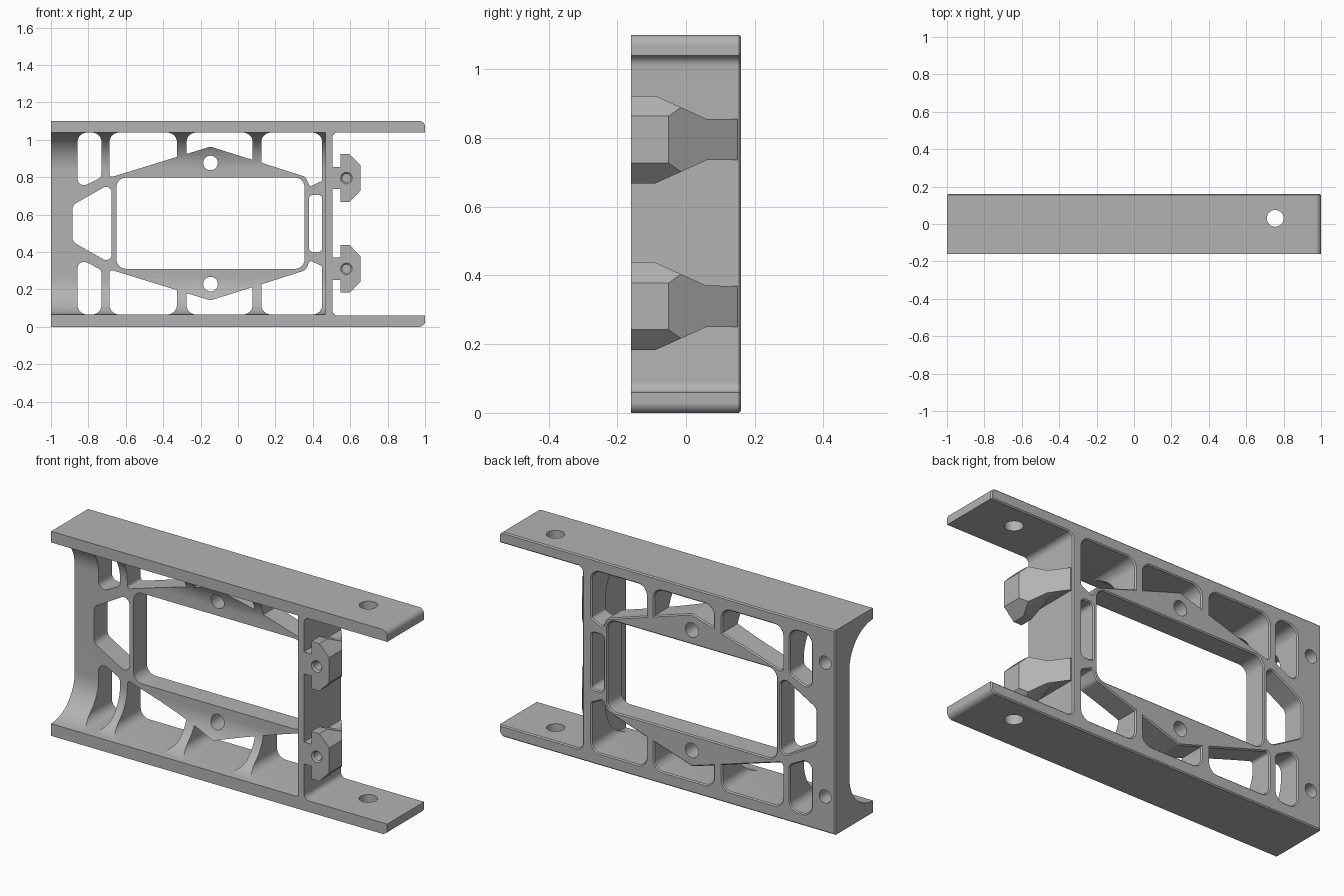
import bpy, bmesh, math
from mathutils import Vector

if "Cube" in bpy.data.objects:
    bpy.data.objects.remove(bpy.data.objects["Cube"], do_unlink=True)

H, MID, BACK = 1.1, 0.552, 0.16
grey = bpy.data.materials.new("satin grey")
grey.use_nodes = True
grey.diffuse_color = (0.45, 0.45, 0.45, 1)
grey.node_tree.nodes["Principled BSDF"].inputs["Base Color"].default_value = grey.diffuse_color


def rounded(corners, steps=8):
    """Outline from (u, v, radius) corners, with arcs where radius > 0."""
    out = []
    for i, (u, v, r) in enumerate(corners):
        p = Vector((u, v))
        if r == 0:
            out.append(p)
            continue
        a = (Vector(corners[i - 1][:2]) - p).normalized()
        b = (Vector(corners[(i + 1) % len(corners)][:2]) - p).normalized()
        half = a.angle(b) / 2
        t = r / math.tan(half)
        c = p + (a + b).normalized() * (r / math.sin(half))
        s, e = p + a * t - c, p + b * t - c
        out += [c + s.lerp(e, k / steps).normalized() * r for k in range(steps + 1)]
    return out


def circle(u, v, r, n=32):
    return [Vector((u + r * math.cos(2 * math.pi * k / n),
                    v + r * math.sin(2 * math.pi * k / n))) for k in range(n)]


def grow(pts, d):
    """Offset an outline outward by d."""
    n = len(pts)
    area = sum(pts[i - 1].cross(pts[i]) for i in range(n))
    sign = 1 if area > 0 else -1
    res = []
    for i in range(n):
        e1 = (pts[i] - pts[i - 1]).normalized()
        e2 = (pts[(i + 1) % n] - pts[i]).normalized()
        n1, n2 = Vector((e1.y, -e1.x)) * sign, Vector((e2.y, -e2.x)) * sign
        res.append(pts[i] + (n1 + n2) * (d / (1 + n1.dot(n2))))
    return res


def loft(name, pts, rings, axis="y"):
    """Solid along an axis; rings are (position, outline offset)."""
    bm = bmesh.new()
    place = {"x": lambda p, w: (w, p.x, p.y),
             "y": lambda p, w: (p.x, w, p.y),
             "z": lambda p, w: (p.x, p.y, w)}[axis]
    loops = [[bm.verts.new(place(p, w)) for p in (grow(pts, d) if d else pts)]
             for w, d in rings]
    for lo, hi in zip(loops, loops[1:]):
        for i in range(len(lo)):
            bm.faces.new((lo[i - 1], lo[i], hi[i], hi[i - 1]))
    bm.faces.new(loops[0])
    bm.faces.new(loops[-1])
    bmesh.ops.recalc_face_normals(bm, faces=bm.faces)
    mesh = bpy.data.meshes.new(name)
    bm.to_mesh(mesh)
    bm.free()
    mesh.materials.append(grey)
    ob = bpy.data.objects.new(name, mesh)
    bpy.context.scene.collection.objects.link(ob)
    return ob


def carve(ob, tool, operation="DIFFERENCE"):
    mod = ob.modifiers.new("carve", "BOOLEAN")
    mod.operation, mod.solver, mod.object = operation, "EXACT", tool
    bpy.context.view_layer.update()
    done = bpy.data.meshes.new_from_object(
        ob.evaluated_get(bpy.context.evaluated_depsgraph_get()))
    ob.modifiers.clear()
    ob.data = done
    bpy.data.objects.remove(tool, do_unlink=True)


def smooth(ob):
    bpy.ops.object.select_all(action="DESELECT")
    ob.select_set(True)
    bpy.context.view_layer.objects.active = ob
    bpy.ops.object.shade_smooth_by_angle(angle=math.radians(25))


def flip(corners):
    return [(u, 2 * MID - v, r) for u, v, r in corners]


# Body: flanges and end wall, open to the right, with a chamfered back edge
outline = [(-1, 0, 0), (1, 0, 0.03), (1, 0.06, 0), (0.505, 0.06, 0.03),
           (0.505, 1.04, 0.03), (1, 1.04, 0), (1, H, 0.03), (-1, H, 0)]
body = loft("bracket_body", rounded(outline),
            [(-BACK, 0), (BACK - 0.006, 0), (BACK, -0.006)])

# Front channel with large fillets running into the flanges
channel = [(-0.3, 0.065, 0), (-0.16, 0.065, 0), (0.04, 0.065, 0.1999),
           (0.04, 1.04, 0.1999), (-0.16, 1.04, 0), (-0.3, 1.04, 0)]
carve(body, loft("cutter", rounded(channel, 14), [(-1.1, 0), (0.468, 0)], "x"))

# Web pockets, upper set mirrored to the lower set
TOP = 1.038
upper = [
    [(-0.858, TOP, 0.05), (-0.73, TOP, 0.05), (-0.73, 0.8, 0.03), (-0.858, 0.735, 0.035)],
    [(-0.687, TOP, 0.05), (-0.327, TOP, 0.05), (-0.327, 0.908, 0), (-0.687, 0.797, 0.015)],
    [(-0.275, TOP, 0.05), (0.078, TOP, 0.05), (0.078, 0.892, 0),
     (-0.147, 0.963, 0.03), (-0.275, 0.924, 0)],
    [(0.125, TOP, 0.05), (0.45, TOP, 0.05), (0.45, 0.78, 0.015), (0.385, 0.75, 0.01),
     (0.36, 0.802, 0.03), (0.125, 0.877, 0)],
]
middle = [
    [(-0.65, 0.31, 0.05), (0.356, 0.31, 0.05), (0.356, 0.797, 0.05), (-0.65, 0.797, 0.05)],
    [(-0.885, 0.65, 0.04), (-0.675, 0.77, 0.03), (-0.675, 0.335, 0.03), (-0.885, 0.455, 0.04)],
    [(0.38, 0.4, 0.02), (0.45, 0.4, 0.02), (0.45, 0.705, 0.02), (0.38, 0.705, 0.02)],
]
through = [(-0.3, 0), (BACK - 0.006, 0), (BACK + 0.014, 0.02)]
for pocket in middle + upper + [flip(p) for p in upper]:
    carve(body, loft("cutter", rounded(pocket), through))

# Frame bolt holes, and blind holes in the back of the web
for side in (-1, 1):
    carve(body, loft("cutter", circle(-0.147, MID + side * 0.324, 0.039), [(-0.3, 0), (0.3, 0)]))
    carve(body, loft("cutter", circle(-0.94, MID + side * 0.36, 0.035), [(0.06, 0), (0.3, 0)]))

# Vertical holes through both flange tips
carve(body, loft("cutter", circle(0.755, 0.03, 0.045), [(-0.1, 0), (1.2, 0)], "z"))
smooth(body)

# T-shaped hooks on the end wall, tapering toward the back
for name, z in (("lower_hook", 0.31), ("upper_hook", 0.795)):
    half = [(0.503, 0.0595), (0.548, 0.0595), (0.548, 0.1275), (0.596, 0.1275), (0.655, 0.068)]
    tee = [Vector((x, z + h)) for x, h in half] + [Vector((x, z - h)) for x, h in reversed(half)]
    hook = loft(name, tee, [(-BACK, 0), (BACK, 0)])
    side = [(-0.3, 0.129), (-0.093, 0.129), (0.06, 0.06), (0.3, 0.06)]
    taper = [(y, z + h, 0) for y, h in side] + [(y, z - h, 0) for y, h in reversed(side)]
    carve(hook, loft("cutter", rounded(taper), [(0.3, 0), (0.9, 0)], "x"), "INTERSECT")
    slope = [(0.4, -0.3, 0), (0.833, -0.3, 0), (0.512, 0.15, 0), (0.4, 0.15, 0)]
    carve(hook, loft("cutter", rounded(slope), [(-0.2, 0), (1.3, 0)], "z"), "INTERSECT")
    carve(hook, loft("cutter", circle(0.58, z, 0.023),
                     [(-0.2, 0.008), (-0.158, 0.008), (-0.15, 0), (0, 0)]))
    smooth(hook)
